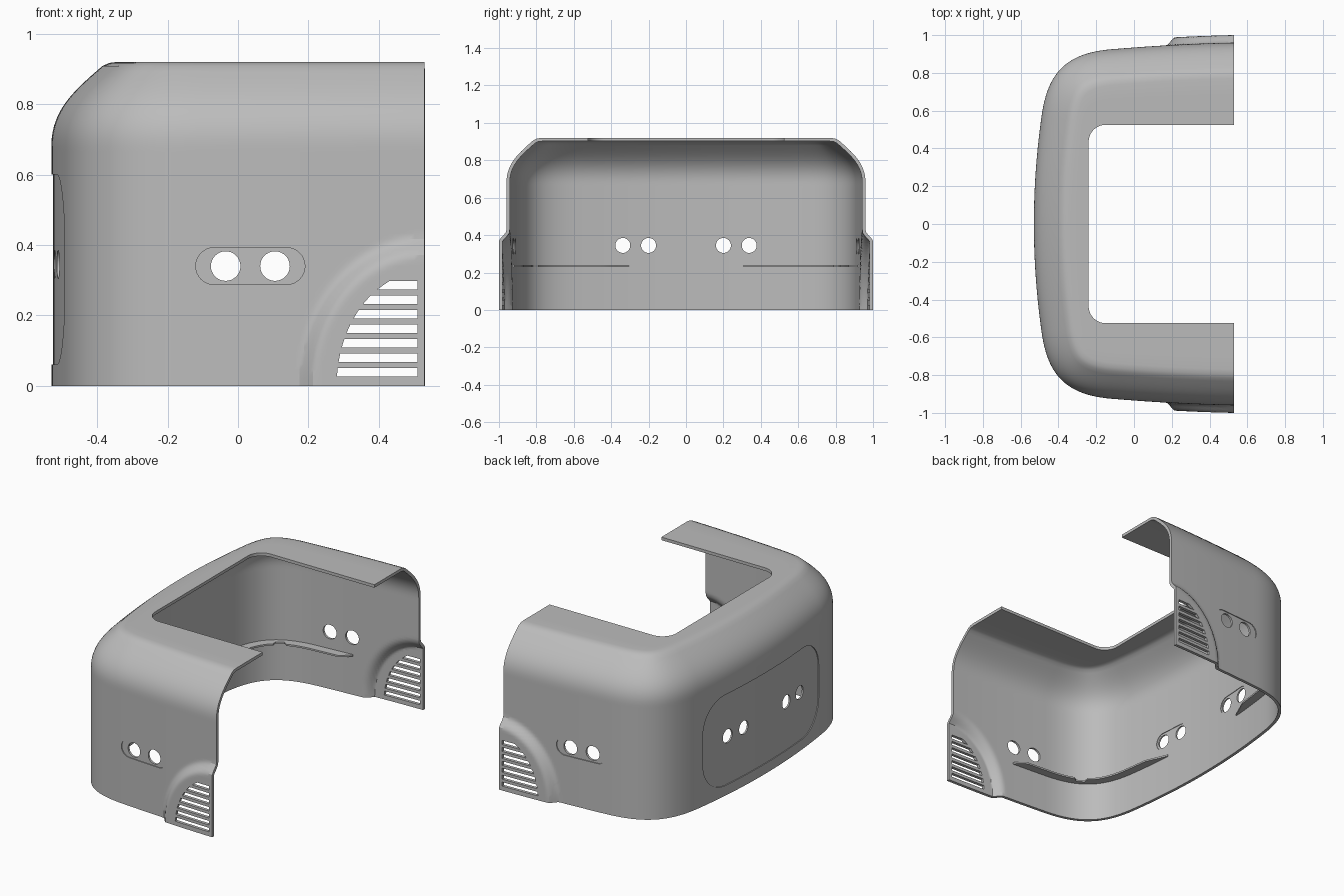
import bpy, bmesh, math
from mathutils import Vector

if "Cube" in bpy.data.objects:
    bpy.data.objects.remove(bpy.data.objects["Cube"])

grey = bpy.data.materials.new("plain grey")
grey.use_nodes = True
COLOUR = (0.5, 0.5, 0.5, 1)
grey.diffuse_color = COLOUR
grey.node_tree.nodes["Principled BSDF"].inputs["Base Color"].default_value = COLOUR


def bezier(a, b, c, d, n):
    a, b, c, d = map(Vector, (a, b, c, d))
    return [a * (1-t)**3 + 3*b*t*(1-t)**2 + 3*c*t*t*(1-t) + d*t**3
            for t in (i / n for i in range(n))]


# Plan outline of the outer wall and of the top opening, left half then mirrored
SIDE, CORNER, NOSE = 48, 26, 20
outer = (bezier((.53, .96), (.3, .955), (.1, .943), (-.12, .925), SIDE)
         + bezier((-.12, .925), (-.36, .905), (-.45, .8), (-.485, .6), CORNER)
         + bezier((-.485, .6), (-.515, .4), (-.53, .2), (-.53, 0), NOSE))
rim = [Vector((.53 - .68 * i / SIDE, .525)) for i in range(SIDE)]
for i in range(CORNER):
    a = math.pi / 2 * (1 + i / CORNER)
    rim.append(Vector((-.15 + .09 * math.cos(a), .435 + .09 * math.sin(a))))
rim += [Vector((-.24, .435 * (1 - i / NOSE))) for i in range(NOSE)]


def mirrored(path, tip):
    return path + [Vector((tip, 0))] + [Vector((p.x, -p.y)) for p in reversed(path)]


outer, rim = mirrored(outer, -.53), mirrored(rim, -.24)
COUNT = len(outer)
inward = []
for i in range(COUNT):
    d = (outer[min(i + 1, COUNT - 1)] - outer[max(i - 1, 0)]).normalized()
    inward.append(Vector((-d.y, d.x)))


def inset_point(i, inset):
    p = outer[i] + inward[i] * inset
    if i in (0, COUNT - 1):
        p.x = .53
    return p


# Wall and shoulder profile as (inset, height)
WALL = [(0, .68 * i / 44) for i in range(44)]
SHOULDER = [tuple(p) for p in bezier((0, .68), (0, .78), (.06, .835), (.145, .908), 14)]
SHOULDER += [(.145, .908), (.165, .917), (.19, .92)]


def arch_bulge(x, z):
    r = math.hypot((.53 - x) / .36, z / .425)
    t = min(max((1 - r) / .14, 0), 1)
    return .04 * t * t * (3 - 2 * t)


def make_object(name, bm):
    mesh = bpy.data.meshes.new(name)
    bm.to_mesh(mesh)
    bm.free()
    ob = bpy.data.objects.new(name, mesh)
    bpy.context.collection.objects.link(ob)
    mesh.materials.append(grey)
    return ob


def skin_faces(bm, rows):
    grid = [[bm.verts.new(co) for co in row] for row in rows]
    for low, high in zip(grid, grid[1:]):
        for i in range(len(low) - 1):
            bm.faces.new((low[i], low[i + 1], high[i + 1], high[i]))


def apply(ob, kind, **settings):
    m = ob.modifiers.new(kind.title(), kind)
    for key, value in settings.items():
        setattr(m, key, value)
    bpy.context.view_layer.objects.active = ob
    bpy.ops.object.modifier_apply(modifier=m.name)


def boolean(ob, other, operation):
    apply(ob, "BOOLEAN", object=other, operation=operation, solver="EXACT")
    bpy.data.objects.remove(other)


def sweep(name, profile, base=0, body=False):
    rows = []
    for inset, z in profile:
        row = []
        for i in range(COUNT):
            p = inset_point(i, inset + base)
            if body:
                p = p - inward[i] * arch_bulge(p.x, z)
                if i in (0, COUNT - 1):
                    p.x = .53
            row.append((p.x, p.y, z))
        rows.append(row)
    if body:
        for k in (.33, .67, 1):
            row = [inset_point(i, SHOULDER[-1][0]).lerp(rim[i], k) for i in range(COUNT)]
            rows.append([(p.x, p.y, .92) for p in row])
    bm = bmesh.new()
    skin_faces(bm, rows)
    return make_object(name, bm)


# Outline helpers for openings and recesses
def stadium(w, h, radius=None, pinch=0):
    r = radius or h / 2
    pts = []
    for q, (sx, sz) in enumerate(((1, 1), (-1, 1), (-1, -1), (1, -1))):
        for k in range(9):
            a = math.pi / 2 * (q + k / 8)
            pts.append((sx * (w/2 - r) + r * math.cos(a), sz * (h/2 - r) + r * math.sin(a)))
        if pinch and q == 2:
            pts += [(-.035, -h/2 + pinch * .6), (0, -h/2 + pinch), (.035, -h/2 + pinch * .6)]
    return pts


def prism(bm, pts, x, y, z, degrees, both=True, reach=.12):
    for s in ((1, -1) if both else (1,)):
        a = math.radians(degrees) * s
        n = Vector((math.cos(a), math.sin(a), 0))
        t = Vector((math.sin(a), -math.cos(a), 0)) * s
        o = Vector((x, y * s, z))
        ends = [[bm.verts.new(o + t * u + Vector((0, 0, v)) + n * d) for u, v in pts]
                for d in (-reach, reach)]
        faces = [bm.faces.new(e) for e in ends]
        for i in range(len(pts)):
            j = (i + 1) % len(pts)
            faces.append(bm.faces.new((ends[0][i], ends[0][j], ends[1][j], ends[1][i])))
        bmesh.ops.recalc_face_normals(bm, faces=faces)


def carve(bm, depth, inside=False):
    """Cut the outlines into the shell, following its curve at a constant depth."""
    cutter = make_object("cutter", bm)
    wall = [(0, -.05)] + WALL[4::8]
    profile = wall + [(0, .66)] if inside else wall + SHOULDER[:-2]
    layer = sweep("layer", profile, base=depth)
    apply(layer, "SOLIDIFY", thickness=.05, offset=-1 if inside else 1)
    boolean(cutter, layer, "INTERSECT")
    boolean(shell, cutter, "DIFFERENCE")


# Main shell
shell = sweep("shell", WALL + SHOULDER, body=True)
apply(shell, "SOLIDIFY", thickness=.018, offset=-1)

# Shallow recesses: rear panel and side socket plates
bm = bmesh.new()
prism(bm, stadium(1.09, .54, .18), -.5, 0, .33, 180, both=False)
prism(bm, stadium(.31, .105), .035, .94, .34, 90)
carve(bm, .005)

# Deeper recesses: socket beans, handle pocket, curved mark, light strips, corner slots
bm = bmesh.new()
prism(bm, stadium(.24, .105, pinch=.02), -.52, .27, .345, 180)
prism(bm, [(-.33, .6), (-.27, .55), (-.24, .54), (.24, .54), (.27, .55), (.33, .6)],
      -.52, 0, 0, 180, both=False)
arc = [(u / 50, .03 * (u / 5) ** 2) for u in range(-5, 6)]
prism(bm, arc + [(u, v + .008) for u, v in reversed(arc)], -.52, 0, .12, 180, both=False)
prism(bm, stadium(1.22, .06), -.48, 0, .772, 180, both=False)
prism(bm, stadium(.1, .034, .01), -.43, .73, .773, 152)
prism(bm, stadium(.014, .4), -.455, .71, .37, 155)
carve(bm, .01)

# Bean recesses on the inner face
bm = bmesh.new()
prism(bm, stadium(.24, .105, pinch=.02), -.5, .27, .345, 180)
carve(bm, .0145, inside=True)

# Through openings: round sockets and arch grille slots
bm = bmesh.new()
for x in (-.035, .105):
    prism(bm, stadium(.084, .084), x, .94, .34, 90)
for y in (.2, .338):
    prism(bm, stadium(.08, .08), -.51, y, .345, 180)
for k in range(7):
    low = .026 + .0413 * k
    high = low + .024
    left = [.53 - .25 * math.sqrt(1 - (z / .325) ** 2) for z in (low, high)]
    prism(bm, [(left[0], low), (.51, low), (.51, high), (left[1], high)], 0, .97, 0, 90)
boolean(shell, make_object("openings", bm), "DIFFERENCE")

# Inner ledges wrapping each rear corner
first = next(i for i in range(COUNT) if outer[i].x < .12)
last = next(i for i in range(COUNT) if outer[i].y < .31)
span = range(first, last + 1)
ledges = []
for name, s in (("left_ledge", 1), ("right_ledge", -1)):
    rows = []
    for k in (0, 1):
        row = []
        for i in span:
            f = (i - first) / (last - first)
            taper = min(1, 12 * f, 12 * (1 - f))
            notch = .025 if abs(f - .5) < .04 else 0
            p = inset_point(i, .014 + k * (.01 + .045 * taper - notch))
            row.append((p.x, p.y * s, .235))
        rows.append(row)
    bm = bmesh.new()
    skin_faces(bm, rows)
    bmesh.ops.recalc_face_normals(bm, faces=bm.faces)
    ledge = make_object(name, bm)
    apply(ledge, "SOLIDIFY", thickness=.01, offset=0)
    ledges.append(ledge)

# Smooth shading with crisp cut edges
for ob in [shell] + ledges:
    bpy.ops.object.select_all(action="DESELECT")
    ob.select_set(True)
    bpy.context.view_layer.objects.active = ob
    bpy.ops.object.shade_smooth_by_angle(angle=math.radians(30))
